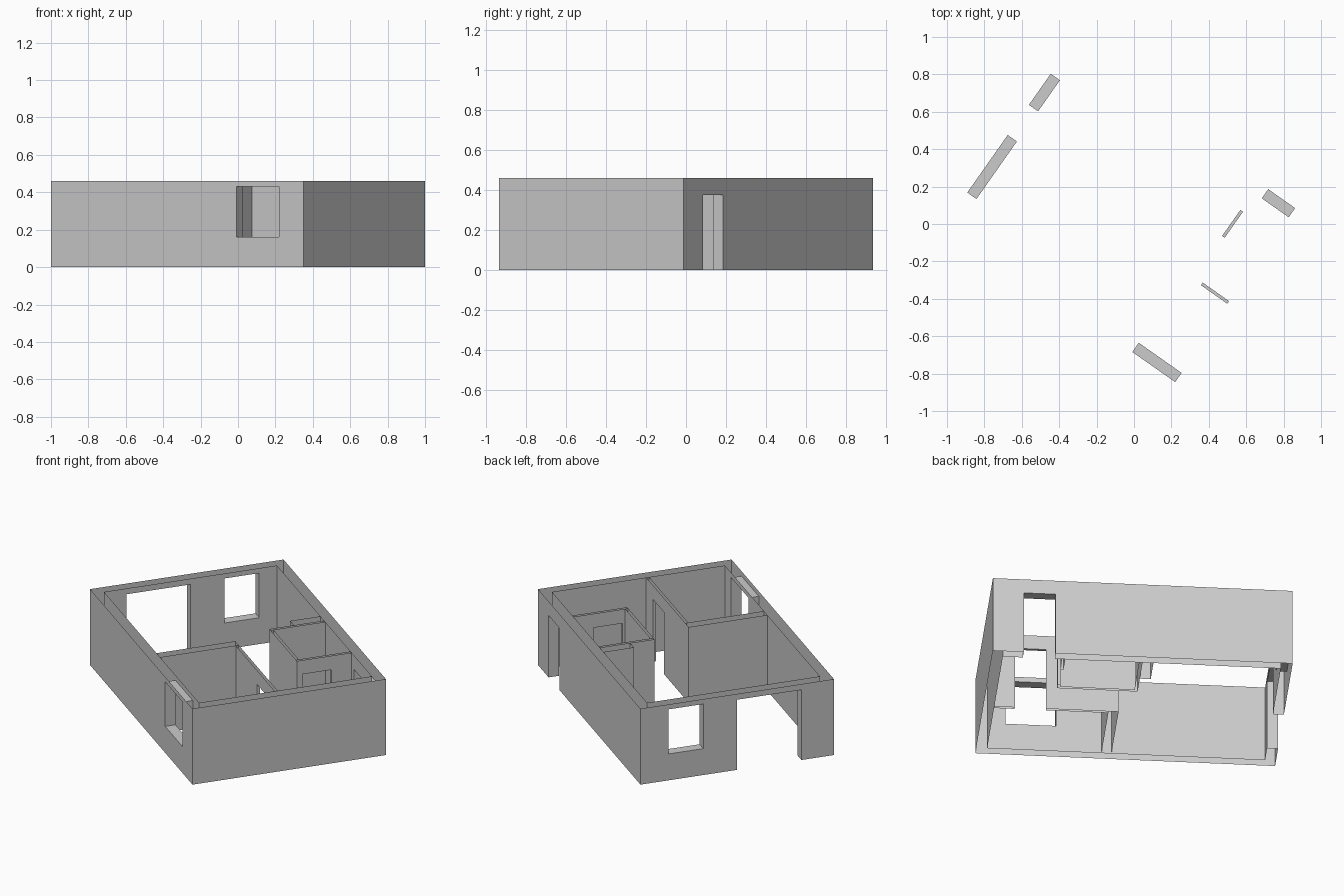
import bpy, bmesh, math
from mathutils import Matrix, Vector

if "Cube" in bpy.data.objects:
    bpy.data.objects.remove(bpy.data.objects["Cube"], do_unlink=True)

# Main dimensions of the floor plan (width along a, length along b)
WIDTH, LENGTH, HEIGHT = 1.13, 1.652, 0.46
SHELL = 0.06          # outer wall thickness
THIN = 0.017          # partition thickness
DOOR = (0.0, 0.375)
PATIO = (0.0, 0.425)
WINDOW = (0.16, 0.43)
IN_A, IN_B = WIDTH - SHELL, LENGTH - SHELL

PLACE = Matrix.Rotation(math.radians(54.9), 4, 'Z') @ Matrix.Translation((-WIDTH / 2, -LENGTH / 2, 0))

grey = bpy.data.materials.new("wall_grey")
grey.use_nodes = True
grey.diffuse_color = (0.6, 0.6, 0.6, 1)
grey.node_tree.nodes["Principled BSDF"].inputs["Base Color"].default_value = (0.6, 0.6, 0.6, 1)


def wall(name, axis, lo, hi, near, far, openings=(), trim=(0, 0), caps=True):
    """Hollow wall, open above and below, running along axis 0 (a) or 1 (b).
    trim shortens the near and far face at both ends for corner joints.
    openings are (start, end, (bottom, top))."""
    bm = bmesh.new()

    def point(s, d, z):
        return (s, d, z) if axis == 0 else (d, s, z)

    def quad(corners, normal):
        face = bm.faces.new([bm.verts.new(point(*c)) for c in corners])
        face.normal_update()
        if face.normal.dot(Vector(point(*normal))) < 0:
            face.normal_flip()

    # Two wall faces, split into panels around the openings
    for d, cut, n in ((near, trim[0], -1), (far, trim[1], 1)):
        def panel(s0, s1, z0, z1):
            quad([(s0, d, z0), (s1, d, z0), (s1, d, z1), (s0, d, z1)], (0, n, 0))
        s = lo + cut
        for start, end, (bottom, top) in openings:
            panel(s, start, 0, HEIGHT)
            if bottom > 0:
                panel(start, end, 0, bottom)
            panel(start, end, top, HEIGHT)
            s = end
        panel(s, hi - cut, 0, HEIGHT)

    def jamb(s, z0, z1, n):
        quad([(s, near, z0), (s, far, z0), (s, far, z1), (s, near, z1)], (n, 0, 0))

    def ledge(s0, s1, z, n):
        quad([(s0, near, z), (s1, near, z), (s1, far, z), (s0, far, z)], (0, 0, n))

    # Reveals: jambs, header and sill
    for start, end, (bottom, top) in openings:
        jamb(start, bottom, top, 1)
        jamb(end, bottom, top, -1)
        ledge(start, end, top, -1)
        if bottom > 0:
            ledge(start, end, bottom, 1)
    if caps:
        jamb(lo, 0, HEIGHT, -1)
        jamb(hi, 0, HEIGHT, 1)

    bmesh.ops.remove_doubles(bm, verts=bm.verts, dist=1e-5)
    mesh = bpy.data.meshes.new(name)
    bm.to_mesh(mesh)
    bm.free()
    mesh.materials.append(grey)
    obj = bpy.data.objects.new(name, mesh)
    obj.matrix_world = PLACE
    bpy.context.collection.objects.link(obj)


# Outer shell
wall("window_side_wall", 1, 0, LENGTH, 0, SHELL, [(0.16, 0.44, WINDOW)], (0, SHELL), False)
wall("entrance_side_wall", 1, 0, LENGTH, IN_A, WIDTH, [(0.17, 0.346, DOOR)], (SHELL, 0), False)
wall("plain_end_wall", 0, 0, WIDTH, 0, SHELL, (), (0, SHELL), False)
wall("patio_end_wall", 0, 0, WIDTH, IN_B, LENGTH,
     [(0.19, 0.566, PATIO), (0.763, 0.966, WINDOW)], (SHELL, 0), False)

# Bedroom
wall("bedroom_cross_wall", 0, SHELL, 0.52, 0.69, 0.745)
wall("bedroom_partition", 1, SHELL, 0.69, 0.52 - THIN, 0.52, [(0.173, 0.345, DOOR)])

# Bathroom
wall("bathroom_door_partition", 0, 0.75, IN_A, 0.387, 0.387 + THIN, [(0.783, 0.953, DOOR)])
wall("bathroom_long_partition", 1, 0.387 + THIN, 0.813, 0.75, 0.75 + THIN)
wall("bathroom_far_partition", 0, 0.75, IN_A, 0.813, 0.813 + THIN)
wall("wall_stub", 0, 0.893, IN_A, 0.813 + THIN, 0.89)
